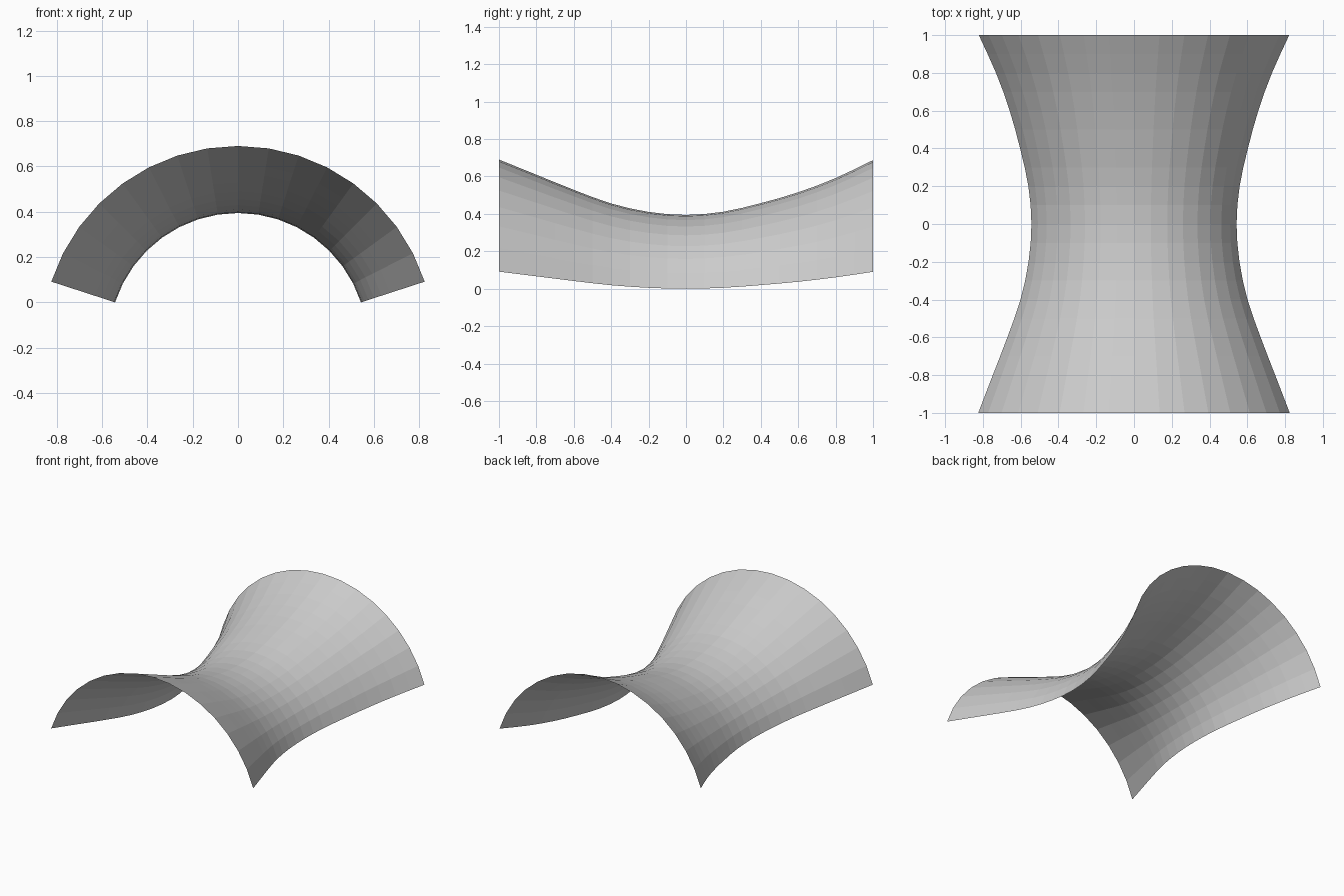
import bpy, bmesh
from math import sin, cos, radians

if "Cube" in bpy.data.objects:
    bpy.data.objects.remove(bpy.data.objects["Cube"])

# Radius of the saddle at equal steps from y = -1 to y = 1
RADII = [0.867, 0.786, 0.705, 0.632, 0.587, 0.571, 0.588, 0.634, 0.692, 0.768, 0.864]
AXIS_Z = -0.571 * cos(radians(72))
SEGMENTS, RINGS = 16, 20


def radius(t):
    """Smooth interpolation through the radius list, t from 0 to 1."""
    n = len(RADII) - 1
    i = min(int(t * n), n - 1)
    f = t * n - i
    b, c = RADII[i], RADII[i + 1]
    a = RADII[i - 1] if i > 0 else 2 * b - c
    d = RADII[i + 2] if i + 2 <= n else 2 * c - b
    return b + 0.5 * f * (c - a + f * (2*a - 5*b + 4*c - d + f * (3*(b - c) + d - a)))


# Saddle sheet: 144 degree arcs swept along y
bm = bmesh.new()
rows = []
for j in range(RINGS + 1):
    t = j / RINGS
    r = radius(t)
    row = []
    for i in range(SEGMENTS + 1):
        a = radians(-72 + 144 * i / SEGMENTS)
        row.append(bm.verts.new((r * sin(a), -1 + 2 * t, AXIS_Z + r * cos(a))))
    rows.append(row)
for lo, hi in zip(rows, rows[1:]):
    for i in range(SEGMENTS):
        bm.faces.new((lo[i], lo[i + 1], hi[i + 1], hi[i]))
bm.normal_update()
if sum(f.normal.z for f in bm.faces) < 0:
    bmesh.ops.reverse_faces(bm, faces=bm.faces[:])

mesh = bpy.data.meshes.new("saddle_sheet")
bm.to_mesh(mesh)
bm.free()
bpy.context.collection.objects.link(bpy.data.objects.new("saddle_sheet", mesh))
